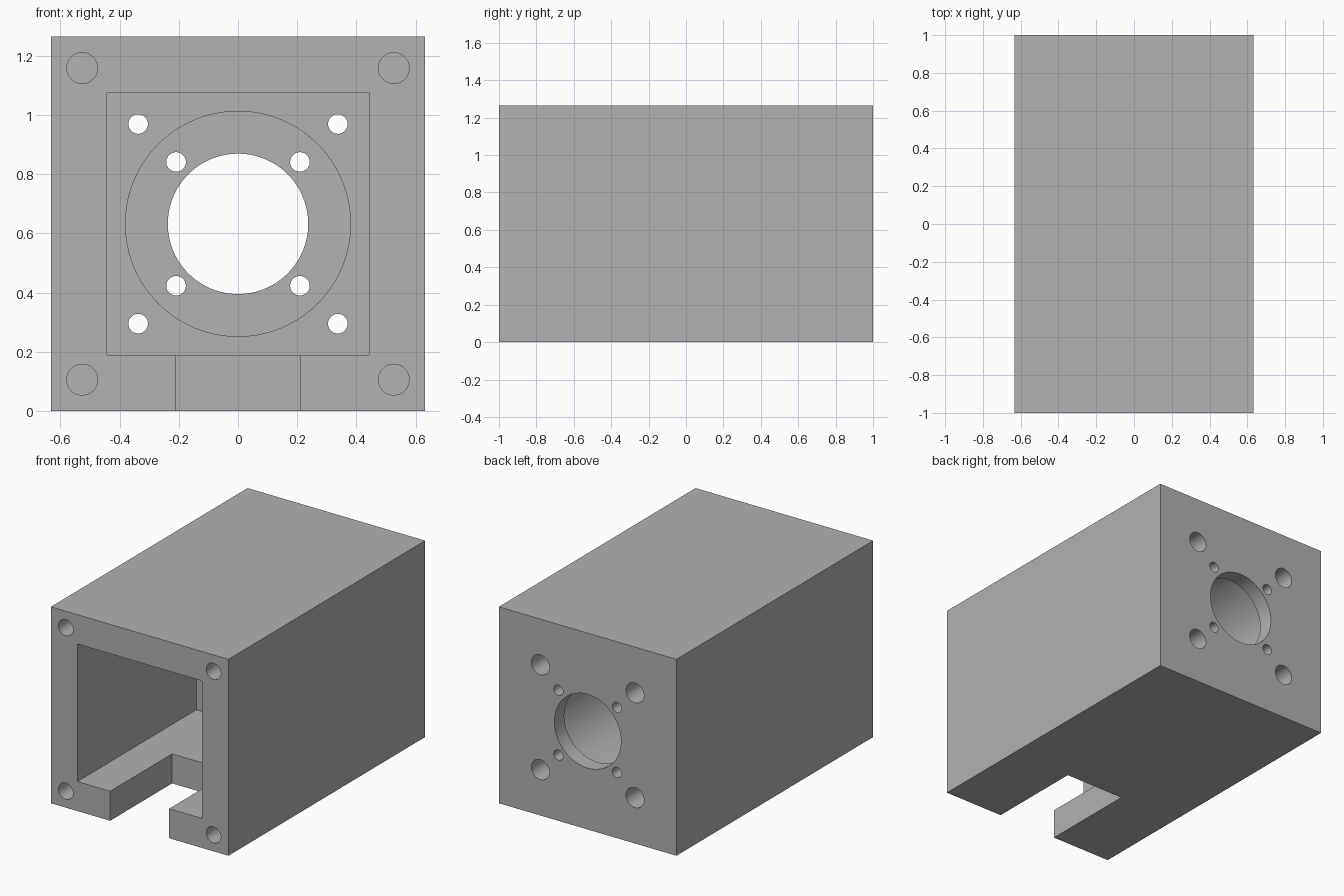
import bpy
import math

cube = bpy.data.objects.get("Cube")
if cube:
    bpy.data.objects.remove(cube, do_unlink=True)

HALF = 0.632   # half width, also the bore axis height
grey = bpy.data.materials.new("plain grey")
grey.use_nodes = True
colour = (0.445, 0.445, 0.445, 1)
grey.diffuse_color = colour
grey.node_tree.nodes["Principled BSDF"].inputs["Base Color"].default_value = colour


def box(name, x, y, z):
    """Box from (min, max) ranges."""
    ranges = (x, y, z)
    bpy.ops.mesh.primitive_cube_add(size=1, location=[sum(r) / 2 for r in ranges])
    obj = bpy.context.object
    obj.name = name
    obj.scale = [r[1] - r[0] for r in ranges]
    bpy.ops.object.transform_apply(location=True, rotation=True, scale=True)
    return obj


def rod(name, x, z, radius, y0, y1, sides=48):
    """Cylinder lying along y."""
    bpy.ops.mesh.primitive_cylinder_add(
        vertices=sides, radius=radius, depth=y1 - y0,
        location=(x, (y0 + y1) / 2, z), rotation=(math.pi / 2, 0, 0))
    obj = bpy.context.object
    obj.name = name
    bpy.ops.object.transform_apply(location=True, rotation=True, scale=True)
    return obj


def cut(target, cutter):
    """Subtract the cutter and remove it."""
    mod = target.modifiers.new(cutter.name, 'BOOLEAN')
    mod.operation = 'DIFFERENCE'
    mod.solver = 'EXACT'
    mod.object = cutter
    bpy.context.view_layer.objects.active = target
    bpy.ops.object.modifier_apply(modifier=mod.name)
    bpy.data.objects.remove(cutter, do_unlink=True)


# Solid block
housing = box("motor_mount_housing", (-HALF, HALF), (-1, 1), (0, 2 * HALF))
housing.data.materials.append(grey)

# Square pocket from the front and the cable slot in the floor
cut(housing, box("pocket", (-0.443, 0.443), (-1.1, 0.21), (0.19, 1.075)))
cut(housing, box("floor_slot", (-0.21, 0.21), (-1.1, -0.37), (-0.1, 0.4)))

# Round chamber behind the pocket, then the smaller bore through the back
cut(housing, rod("chamber", 0, HALF, 0.38, 0.0, 0.9, 96))
cut(housing, rod("bore", 0, HALF, 0.237, 0.7, 1.1, 96))

# Hole patterns: name, offset from axis, radius, y range
patterns = [
    ("front_screw_hole", 0.526, 0.052, -1.1, -0.65),
    ("through_hole", 0.337, 0.033, 0.0, 1.1),
    ("counterbore", 0.337, 0.064, 0.5, 1.1),
    ("flange_hole", 0.209, 0.033, 0.7, 1.1),
]
for name, offset, radius, y0, y1 in patterns:
    for sx in (-1, 1):
        for sz in (-1, 1):
            cut(housing, rod(name, sx * offset, HALF + sz * offset, radius, y0, y1))

# Smooth bores, crisp edges
bpy.ops.object.select_all(action='DESELECT')
housing.select_set(True)
bpy.context.view_layer.objects.active = housing
bpy.ops.object.shade_smooth_by_angle(angle=math.radians(30))
